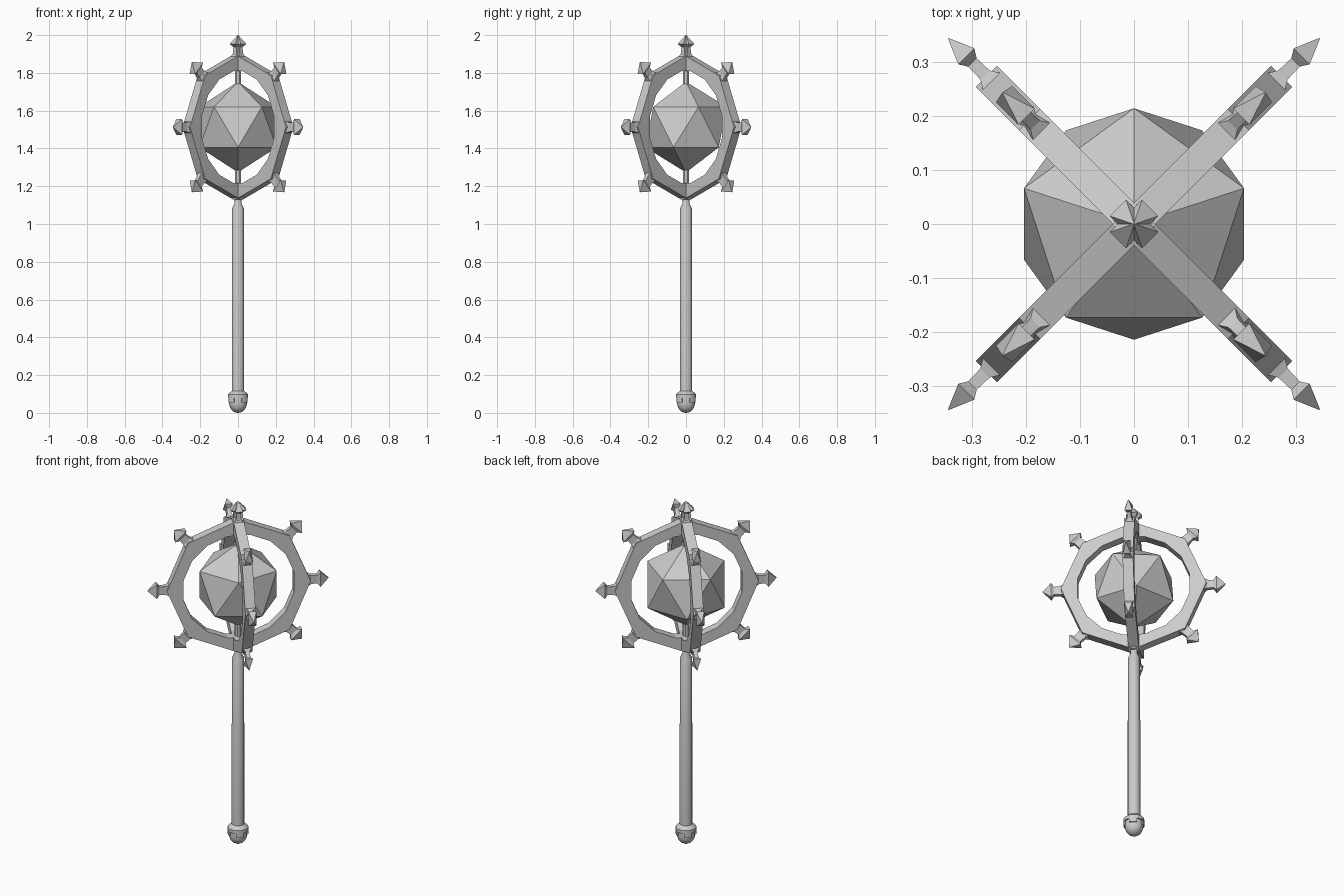
import bpy, bmesh, math
from mathutils import Matrix, Vector

if "Cube" in bpy.data.objects:
    bpy.data.objects.remove(bpy.data.objects["Cube"])

CENTRE = 1.513
metal = bpy.data.materials.new("plain_grey")
metal.use_nodes = True
GREY = (0.6, 0.6, 0.6, 1)
metal.diffuse_color = GREY
metal.node_tree.nodes["Principled BSDF"].inputs["Base Color"].default_value = GREY


def finish(bm, name, smooth=False):
    bmesh.ops.recalc_face_normals(bm, faces=bm.faces)
    mesh = bpy.data.meshes.new(name)
    bm.to_mesh(mesh)
    bm.free()
    mesh.materials.append(metal)
    obj = bpy.data.objects.new(name, mesh)
    bpy.context.collection.objects.link(obj)
    if smooth:
        bpy.ops.object.select_all(action="DESELECT")
        obj.select_set(True)
        bpy.context.view_layer.objects.active = obj
        bpy.ops.object.shade_smooth_by_angle(angle=math.radians(35))
    return obj


def loft(bm, rings):
    """Skin a list of closed point loops and cap both ends."""
    loops = [[bm.verts.new(p) for p in ring] for ring in rings]
    n = len(loops[0])
    for a, b in zip(loops, loops[1:]):
        for i in range(n):
            j = (i + 1) % n
            bm.faces.new((a[i], a[j], b[j], b[i]))
    bm.faces.new(loops[0])
    bm.faces.new(loops[-1])


def turned(name, profile, sides=12):
    """Lathe a (radius, z) profile around the vertical axis."""
    bm = bmesh.new()
    step = math.tau / sides
    loft(bm, [[(r * math.cos((i + .5) * step), r * math.sin((i + .5) * step), z)
               for i in range(sides)] for r, z in profile])
    return finish(bm, name, True)


def polar(r, angle, y):
    return Vector((r * math.sin(angle), y, CENTRE + r * math.cos(angle)))


def wheel(name, turn):
    """Octagonal outside, sixteen-sided hole, standing in a vertical plane."""
    bm = bmesh.new()
    half, step = .028, math.tau / 8
    sides = []
    for y in (-half, half):
        outer = [bm.verts.new(polar(.387, k * step, y)) for k in range(8)]
        inner = [bm.verts.new(polar(.303, (k + .5) * step / 2, y)) for k in range(16)]
        for k in range(8):
            n = (k + 1) % 8
            bm.faces.new((outer[k], outer[n], inner[2 * k + 1], inner[2 * k]))
            bm.faces.new((outer[k], inner[2 * k], inner[2 * k - 1]))
        sides.append((outer, inner))
    for a, b in zip(*sides):
        for i in range(len(a)):
            bm.faces.new((a[i - 1], a[i], b[i], b[i - 1]))
    bm.transform(Matrix.Rotation(turn, 4, "Z"))
    finish(bm, name)


def spike(name, angle, turn):
    """Flared foot, slim neck and pyramid head pointing away from the hub."""
    bm = bmesh.new()
    sections = [(.365, .034, .028), (.391, .025, .012), (.424, .023, .011),
                (.440, .042, .021), (.487, .001, .001)]
    loft(bm, [[(sx * w, sy * d, r) for sx, sy in ((-1, -1), (1, -1), (1, 1), (-1, 1))]
              for r, w, d in sections])
    bm.transform(Matrix.Rotation(turn, 4, "Z") @ Matrix.Translation((0, 0, CENTRE))
                 @ Matrix.Rotation(angle, 4, "Y"))
    finish(bm, name)


# Two crossed wheels with spikes, none at the bottom where the shaft joins
for side, turn in (("first", math.pi / 4), ("second", -math.pi / 4)):
    wheel(side + "_wheel", turn)
    for k in range(-3, 4):
        spike(f"{side}_wheel_spike_{k + 4}", k * math.pi / 4, turn)

# Faceted gem held on a thin axle
bm = bmesh.new()
bmesh.ops.create_icosphere(bm, subdivisions=1, radius=.24,
                           matrix=Matrix.Translation((0, 0, CENTRE))
                           @ Matrix.Rotation(math.pi / 2, 4, "Z"))
finish(bm, "gem")
for name, low, high in (("lower_axle", 1.2, 1.3), ("upper_axle", 1.72, 1.83)):
    turned(name, [(.018, low), (.018, high)], 8)

# Shaft, slightly thicker towards the grip
turned("shaft", [(.034, .09), (.034, .70), (.032, .71), (.032, 1.085), (.019, 1.11), (.019, 1.15)])

# Rounded pommel under a collar with hanging tabs
ball = [(.048 * math.sin(a), .05 - .05 * math.cos(a))
        for a in (math.radians(d) for d in (2, 20, 40, 60, 80, 90))]
turned("pommel", ball + [(.048, .09)], 16)
turned("collar", [(.045, .078), (.055, .078), (.055, .098), (.034, .116)], 16)
for k in range(4):
    bm = bmesh.new()
    mid = math.pi / 4 + k * math.pi / 2
    spread = [mid + (i - 2) * math.pi / 16 for i in range(5)]
    loft(bm, [[(r * math.cos(a), r * math.sin(a), z)
               for r, angles in ((.055, spread), (.044, spread[::-1])) for a in angles]
              for z in (.055, .08)])
    finish(bm, f"collar_tab_{k + 1}")
